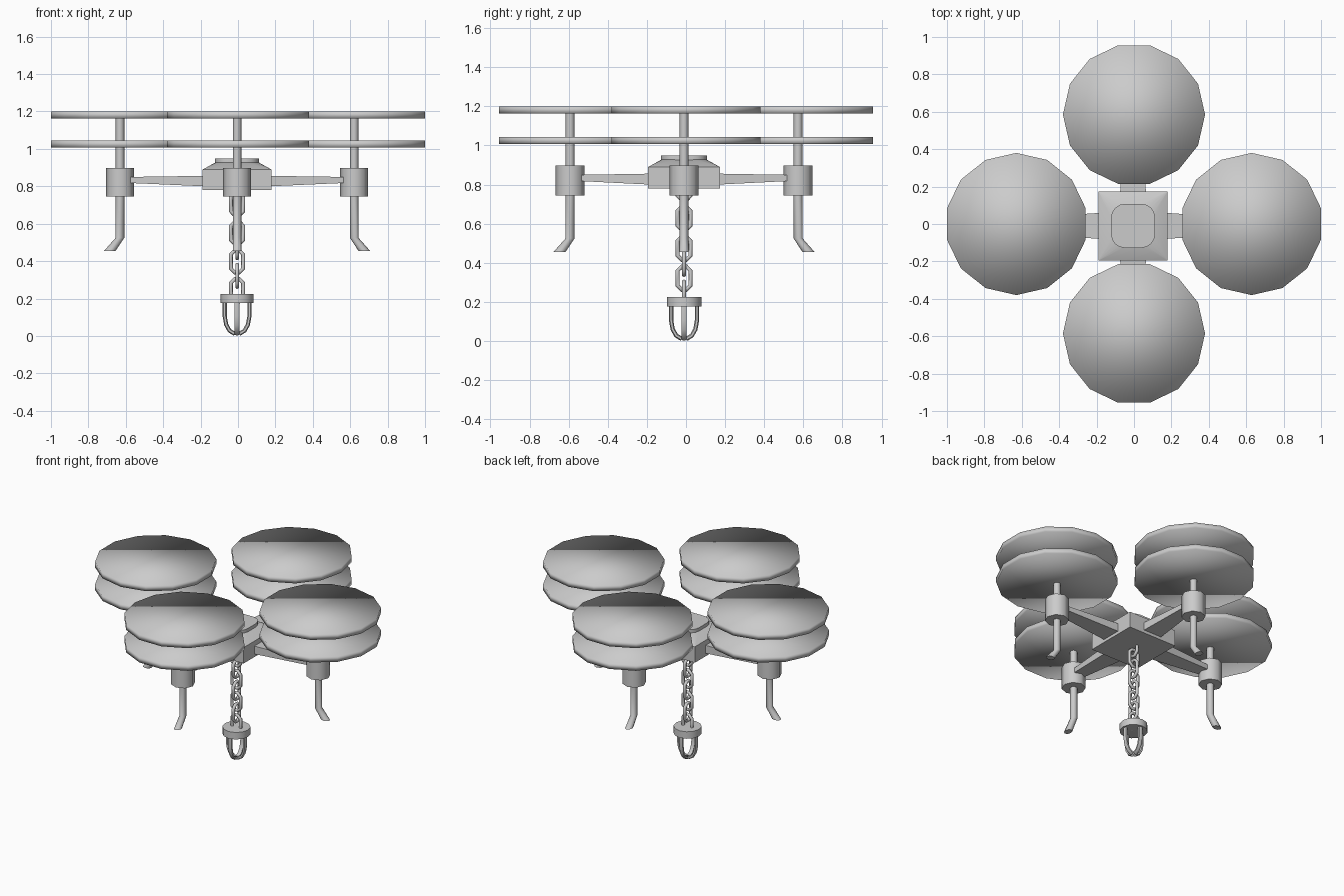
import bpy, bmesh, math
from mathutils import Vector, Matrix

if "Cube" in bpy.data.objects:
    bpy.data.objects.remove(bpy.data.objects["Cube"])

grey = bpy.data.materials.new("plain_grey")
grey.diffuse_color = (0.6, 0.6, 0.6, 1)
grey.use_nodes = True
grey.node_tree.nodes["Principled BSDF"].inputs["Base Color"].default_value = grey.diffuse_color
CX, CY = -0.005, -0.01          # frame centre, slightly off the rotor centre


def loft(name, rings, closed=False, mat=Matrix(), smooth=None):
    """Skin a list of equal-length point rings; cap the ends unless closed."""
    bm = bmesh.new()
    vr = [[bm.verts.new(mat @ Vector(p)) for p in r] for r in rings]
    n, m = len(rings[0]), len(rings)
    for i in range(m if closed else m - 1):
        a, b = vr[i], vr[(i + 1) % m]
        for j in range(n):
            k = (j + 1) % n
            bm.faces.new((a[j], a[k], b[k], b[j]))
    if not closed:
        bm.faces.new(vr[0])
        bm.faces.new(vr[-1])
    bmesh.ops.recalc_face_normals(bm, faces=bm.faces)
    me = bpy.data.meshes.new(name)
    bm.to_mesh(me)
    bm.free()
    me.materials.append(grey)
    ob = bpy.data.objects.new(name, me)
    bpy.context.collection.objects.link(ob)
    if smooth is not None:
        me.polygons.foreach_set("use_smooth", [True] * len(me.polygons))
        if smooth < 180:
            me.set_sharp_from_angle(angle=math.radians(smooth))
    return ob


def circle(rx, ry, z, n, x=0, y=0, off=0.0):
    return [(x + rx * math.cos(off + 2 * math.pi * i / n),
             y + ry * math.sin(off + 2 * math.pi * i / n), z) for i in range(n)]


def rect(x, y, z, hy, z0, z1):
    return [(x, -hy, z0), (x, hy, z0), (x, hy, z1), (x, -hy, z1)]


def squircle(h, r, z, seg=4):
    """Rounded square with half size h and corner radius r."""
    pts = []
    for q, (sx, sy) in enumerate([(1, 1), (-1, 1), (-1, -1), (1, -1)]):
        for i in range(seg + 1):
            a = math.pi / 2 * (q + i / seg)
            pts.append((sx * (h - r) + r * math.cos(a), sy * (h - r) + r * math.sin(a), z))
    return pts


centre = Matrix.Translation((CX, CY, 0))

# central body: square box, sloped roof, rounded cap
loft("body", [[(sx * 0.185, sy * 0.185, z) for sx, sy in ((1, 1), (-1, 1), (-1, -1), (1, -1))]
              for z in (0.78, 0.89)], mat=centre)
loft("body_roof", [squircle(0.185, 0.002, 0.889), squircle(0.112, 0.07, 0.93)],
     mat=centre, smooth=40)
loft("body_cap", [squircle(0.118, 0.075, 0.925), squircle(0.118, 0.075, 0.95)],
     mat=centre, smooth=40)

# four rotor units, each built pointing along +x and turned into place
for k, side in enumerate(("right", "back", "left", "front")):
    d = 0.626 if k % 2 == 0 else 0.583
    rot = Matrix.Rotation(k * math.pi / 2, 4, 'Z')
    m = centre @ rot
    loft(side + "_arm", [rect(0.17, 0, 0, 0.07, 0.80, 0.856),
                         rect(d - 0.05, 0, 0, 0.042, 0.818, 0.85)], mat=m)
    loft(side + "_motor", [circle(0.075, 0.075, z, 8, d, off=math.pi / 8 * 0)
                           for z in (0.745, 0.897)], mat=m, smooth=50)
    loft(side + "_mast", [circle(0.023, 0.023, z, 8, d) for z in (0.88, 1.18)],
         mat=m, smooth=50)
    # leg with outward-kicked foot
    loft(side + "_leg", [circle(0.023, 0.023, 0.76, 8, d),
                         circle(0.023, 0.023, 0.525, 8, d),
                         circle(0.031, 0.023, 0.455, 8, d + 0.054)], mat=m, smooth=50)
    # two stacked 14-sided rotor discs
    dd = 0.629 if k % 2 == 0 else 0.585
    for label, z in (("lower", 1.007), ("upper", 1.163)):
        loft(f"{side}_{label}_rotor",
             [circle(0.38, 0.38, zz, 14, dd, off=math.pi / 14) for zz in (z, z + 0.037)],
             mat=rot, smooth=180)

# hanging chain of alternating links
hw, hh, c, t = 0.033, 0.06, 0.022, 0.011
path = [(hw, -hh + c), (hw, hh - c), (hw - c, hh), (c - hw, hh),
        (-hw, hh - c), (-hw, c - hh), (c - hw, -hh), (hw - c, -hh)]
for i in range(8):
    rings = []
    for x, z in path:
        o = Vector((x / hw, 0, z / hh))
        o = Vector((x * 1.0, 0, z - math.copysign(hh - c, z) * 0.8)).normalized()
        p = Vector((x, 0, z))
        rings.append([p + o * (t * math.cos(a)) + Vector((0, t * math.sin(a), 0))
                      for a in [math.pi / 3 * j for j in range(6)]])
    m = centre @ Matrix.Translation((0, 0, 0.245 + 0.0765 * i)) \
        @ Matrix.Rotation((i % 2) * math.pi / 2, 4, 'Z')
    loft(f"chain_link_{i + 1}", rings, closed=True, mat=m, smooth=65)

# grabber: round cap with four curved claws
loft("claw_cap", [circle(0.088, 0.088, z, 12) for z in (0.176, 0.224)],
     mat=centre, smooth=40)
claw = [(0.066, 0.185), (0.066, 0.105), (0.058, 0.06), (0.04, 0.028), (0.012, 0.011)]
for k in range(4):
    rings = []
    for i, (x, z) in enumerate(claw):
        a, b = claw[max(i - 1, 0)], claw[min(i + 1, len(claw) - 1)]
        tan = Vector((b[0] - a[0], 0, b[1] - a[1])).normalized()
        nrm = Vector((-tan.z, 0, tan.x))
        rings.append([Vector((x, 0, z)) + nrm * 0.011 * math.cos(q) + Vector((0, 0.015 * math.sin(q), 0))
                      for q in [math.pi / 3 * j for j in range(6)]])
    loft(f"claw_{k + 1}", rings, mat=centre @ Matrix.Rotation(k * math.pi / 2, 4, 'Z'), smooth=65)
